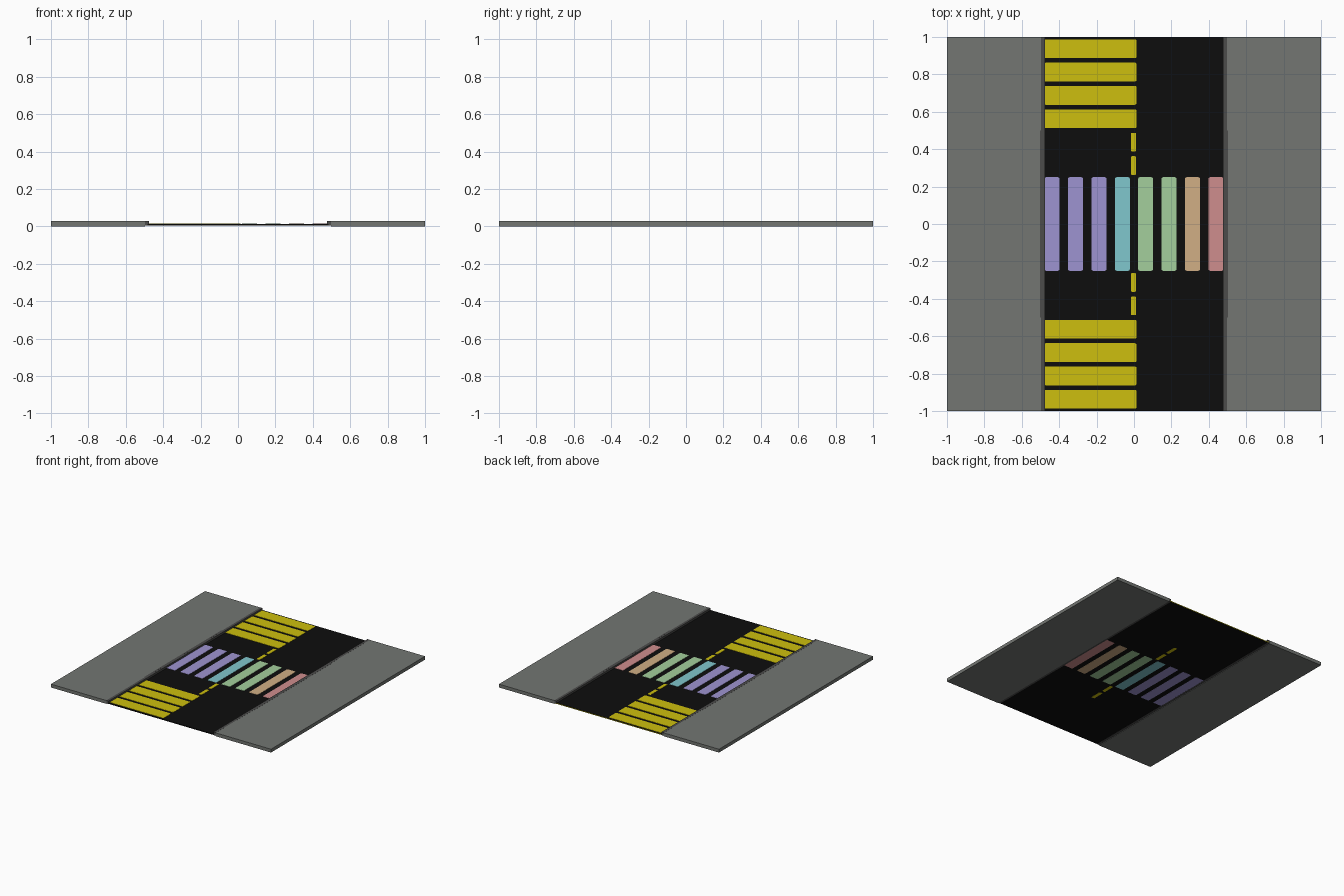
import bpy, bmesh

if "Cube" in bpy.data.objects:
    bpy.data.objects.remove(bpy.data.objects["Cube"])


def material(name, r, g, b):
    lin = [((c / 255 + 0.055) / 1.055) ** 2.4 if c > 10 else c / 255 / 12.92 for c in (r, g, b)]
    m = bpy.data.materials.new(name)
    m.diffuse_color = (*lin, 1)
    m.use_nodes = True
    m.node_tree.nodes["Principled BSDF"].inputs["Base Color"].default_value = m.diffuse_color
    return m


PAVING = material("paving grey", 115, 118, 114)
KERB = material("kerb dark grey", 76, 76, 75)
ASPHALT = material("asphalt black", 13, 13, 13)
YELLOW = material("road yellow", 205, 191, 14)
VIOLET = material("violet", 158, 148, 209)
CYAN = material("cyan", 128, 199, 205)
GREEN = material("green", 163, 207, 156)
TAN = material("tan", 209, 175, 133)
RED = material("soft red", 207, 141, 141)


def slab(name, x, y, z, mat, corner=0.0):
    """Box between the given (min, max) ranges, optionally with rounded vertical corners."""
    bm = bmesh.new()
    bmesh.ops.create_cube(bm, size=1)
    for v in bm.verts:
        v.co = [r[0] if c < 0 else r[1] for c, r in zip(v.co, (x, y, z))]
    if corner:
        upright = [e for e in bm.edges if abs(e.verts[0].co.z - e.verts[1].co.z) > 1e-5]
        bmesh.ops.bevel(bm, geom=upright, offset=corner, segments=3, profile=0.5, affect='EDGES')
    me = bpy.data.meshes.new(name)
    bm.to_mesh(me)
    bm.free()
    me.materials.append(mat)
    ob = bpy.data.objects.new(name, me)
    bpy.context.collection.objects.link(ob)
    return ob


# road bed, with a yellow edge on the back end
road = slab("road", (-0.485, 0.485), (-1, 1), (0.005, 0.012), ASPHALT)
road.data.materials.append(YELLOW)
for f in road.data.polygons:
    if f.normal.y > 0.9:
        f.material_index = 1

# pavements and kerbs on both sides
for s, side in ((-1, "left"), (1, "right")):
    def span(a, b):
        return tuple(sorted((s * a, s * b)))
    slab(side + "_pavement", span(0.496, 1), (-1, 1), (0, 0.0275), PAVING)
    slab(side + "_kerb", span(0.476, 0.497), (-1, 1), (0.004, 0.028), KERB)
    slab(side + "_kerb_middle", span(0.49, 0.503), (-0.5, 0.5), (0.005, 0.0282), KERB)

# coloured crossing stripes, showing through the underside too
for i, mat in enumerate((VIOLET, VIOLET, VIOLET, CYAN, GREEN, GREEN, TAN, RED)):
    cx = -0.4375 + 0.125 * i
    slab(f"crossing_stripe_{i + 1}", (cx - 0.04, cx + 0.04), (-0.25, 0.25),
         (0.0045, 0.014), mat, 0.008)

for s, end in ((-1, "front"), (1, "back")):
    # wide yellow bars at each end
    for i in range(4):
        cy = s * (0.5625 + 0.125 * i)
        slab(f"{end}_yellow_bar_{i + 1}", (-0.48, 0.014), (cy - 0.05, cy + 0.05),
             (0.006, 0.014), YELLOW, 0.008)
    # centre line dashes
    for i in range(2):
        cy = s * (0.3125 + 0.125 * i)
        slab(f"{end}_centre_dash_{i + 1}", (-0.017, 0.011), (cy - 0.05, cy + 0.05),
             (0.0045, 0.014), YELLOW, 0.006)
